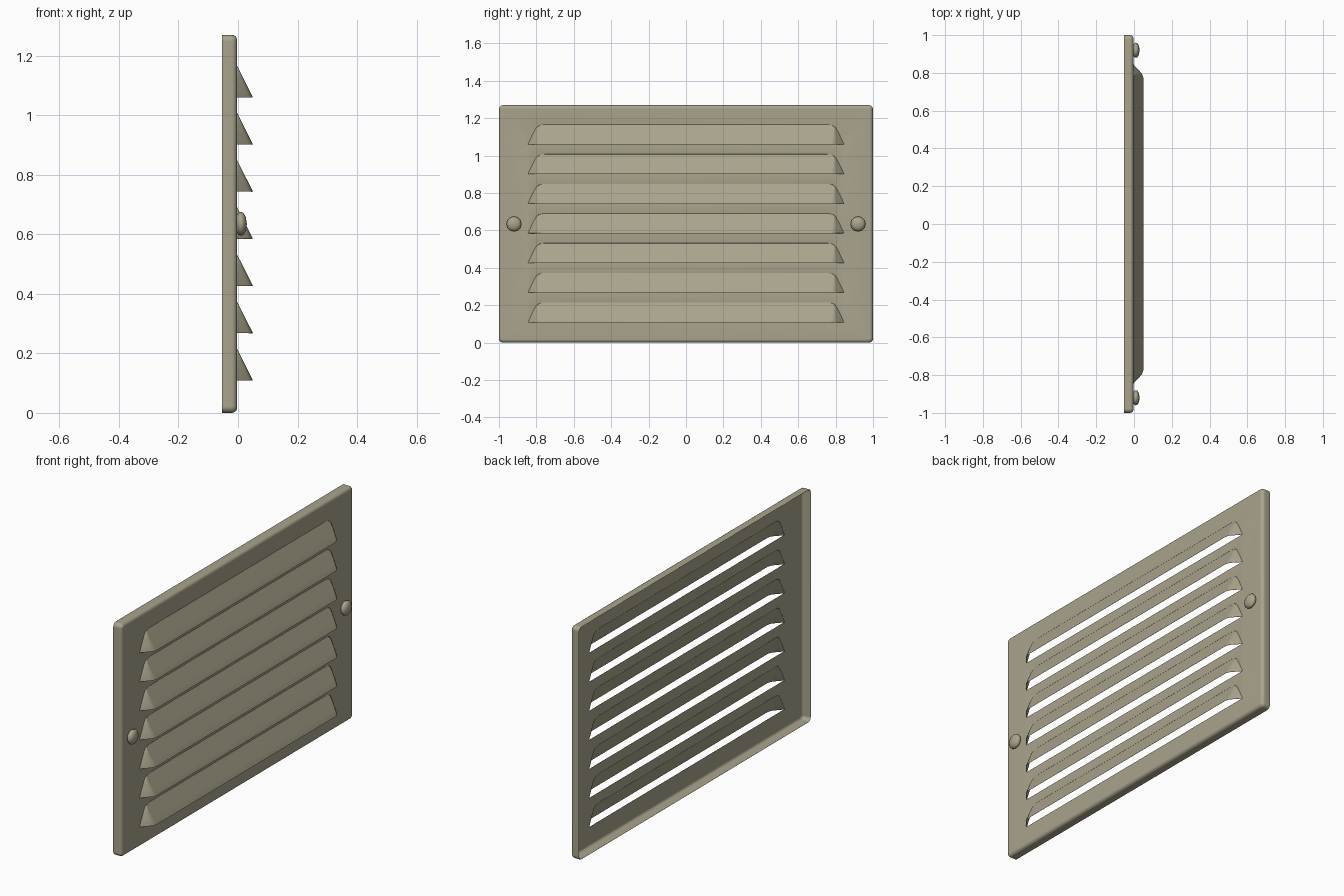
import bpy
import bmesh
from math import sin, cos, pi, radians, tau
from mathutils import Vector, Matrix

cube = bpy.data.objects.get("Cube")
if cube:
    bpy.data.objects.remove(cube, do_unlink=True)

HEIGHT = 1.27
FRONT, BACK = -0.003, -0.053
SHEET = 0.003
LOUVER_COUNT, LOUVER_STEP, LOUVER_BASE = 7, 0.1585, 0.11
LOUVER_H = 0.105

# Half outline of a louver: (height fraction, half width)
OUTLINE = [(0, 0.845), (0.3, 0.83), (0.6, 0.815), (0.85, 0.8),
           (0.94, 0.787), (0.985, 0.773), (1, 0.757)]
# Bulge of a louver end: (step inward, step outward)
BULGE = [(0, 0), (0.04, 0.037), (0.052, 0.046), (0.072, 0.053)]

paint = bpy.data.materials.new("beige_grey_paint")
paint.use_nodes = True
colour = (0.40, 0.37, 0.265, 1)
paint.diffuse_color = colour
paint.node_tree.nodes["Principled BSDF"].inputs["Base Color"].default_value = colour


def face_outward(bm):
    """Make the normals agree and point toward +x."""
    bmesh.ops.recalc_face_normals(bm, faces=bm.faces)
    if sum(f.calc_area() * f.normal.x for f in bm.faces) < 0:
        bmesh.ops.reverse_faces(bm, faces=bm.faces)


def finish(name, bm, sheet):
    mesh = bpy.data.meshes.new(name)
    bm.to_mesh(mesh)
    bm.free()
    mesh.materials.append(paint)
    obj = bpy.data.objects.new(name, mesh)
    bpy.context.collection.objects.link(obj)
    bpy.ops.object.select_all(action='DESELECT')
    obj.select_set(True)
    bpy.context.view_layer.objects.active = obj
    bpy.ops.object.shade_smooth_by_angle(angle=radians(42))
    if sheet:
        solid = obj.modifiers.new("sheet", 'SOLIDIFY')
        solid.thickness, solid.offset = SHEET, -1
        weighted = obj.modifiers.new("even_shading", 'WEIGHTED_NORMAL')
        weighted.keep_sharp = True
    return obj


def closed_loop(bm, points):
    verts = [bm.verts.new(p) for p in points]
    return [bm.edges.new((v, verts[i - 1])) for i, v in enumerate(verts)]


def rounded_rectangle(inset, x):
    """Panel outline at depth x, drawn in by inset."""
    r = max(0.022 - inset, 0.004)
    points = []
    for corner, (sy, sz) in enumerate([(1, 1), (-1, 1), (-1, -1), (1, -1)]):
        for i in range(5):
            a = (corner + i / 4) * pi / 2
            points.append((x, sy * (1 - inset - r) + r * cos(a),
                           HEIGHT / 2 + sz * (HEIGHT / 2 - inset - r) + r * sin(a)))
    return points


# Folded panel with rounded rim and louver openings
bm = bmesh.new()
R = 0.018
steps = [(0, BACK)] + [(R - R * cos(a), FRONT - R + R * sin(a))
                       for a in (i * pi / 8 for i in range(5))]
rings = [closed_loop(bm, rounded_rectangle(*s)) for s in steps]
for a, b in zip(rings, rings[1:]):
    bmesh.ops.bridge_loops(bm, edges=a + b)
fill = list(rings[-1])
for i in range(LOUVER_COUNT):
    z = LOUVER_BASE + i * LOUVER_STEP
    half = [(FRONT, w, z + t * LOUVER_H) for t, w in OUTLINE]
    fill += closed_loop(bm, half + [(x, -y, h) for x, y, h in reversed(half)])
bmesh.ops.triangle_fill(bm, edges=fill, use_beauty=True, normal=(1, 0, 0))
face_outward(bm)
finish("panel", bm, True)

# Pressed louver hoods, open underneath
for i in range(LOUVER_COUNT):
    bm = bmesh.new()
    rows = []
    for t, w in OUTLINE:
        side = [(FRONT + out * (1 - t), w - inward * (1 - t), t * LOUVER_H)
                for inward, out in BULGE]
        row = side + [(x, -y, z) for x, y, z in reversed(side)]
        rows.append([bm.verts.new(p) for p in row])
    for a, b in zip(rows, rows[1:]):
        for j in range(len(a) - 1):
            bm.faces.new((a[j], a[j + 1], b[j + 1], b[j]))
    bmesh.ops.remove_doubles(bm, verts=bm.verts, dist=0.0002)
    face_outward(bm)
    hood = finish(f"louver_{i + 1}", bm, True)
    hood.location.z = LOUVER_BASE + i * LOUVER_STEP

# Domed screw heads
SCREW = [(-0.005, 0), (-0.005, 0.028), (0.002, 0.037), (0.01, 0.04),
         (0.018, 0.037), (0.026, 0.024), (0.03, 0)]
for i, y in enumerate((-0.92, 0.92)):
    bm = bmesh.new()
    verts = [bm.verts.new((x, r, 0)) for x, r in SCREW]
    edges = [bm.edges.new(pair) for pair in zip(verts, verts[1:])]
    bmesh.ops.spin(bm, geom=verts + edges, cent=(0, 0, 0), axis=(1, 0, 0),
                   angle=tau, steps=12, use_duplicate=False)
    bmesh.ops.remove_doubles(bm, verts=bm.verts, dist=0.0005)
    bmesh.ops.recalc_face_normals(bm, faces=bm.faces)
    screw = finish(f"screw_{i + 1}", bm, False)
    screw.location = (0, y, HEIGHT / 2)
